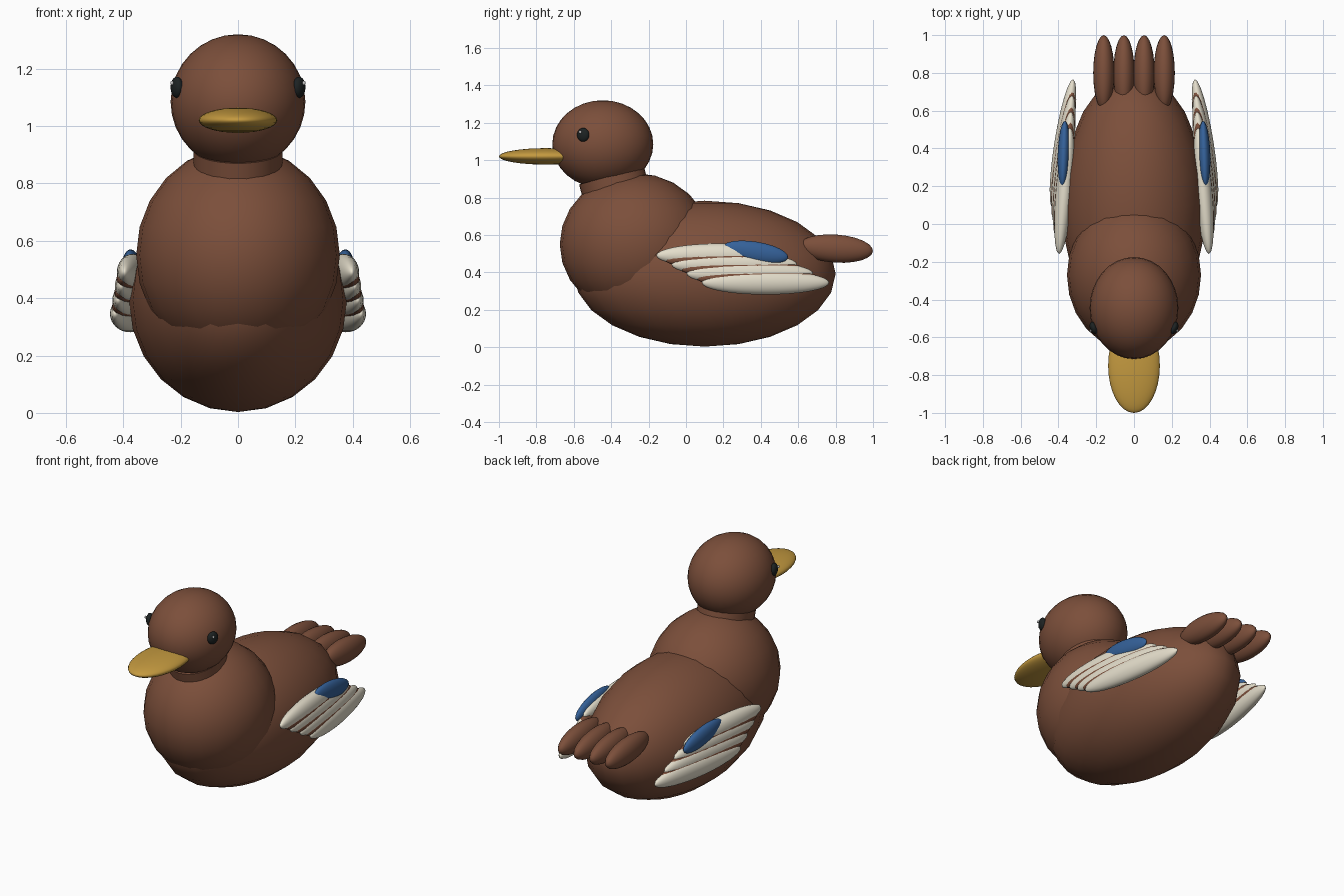
import bpy
from math import radians

if "Cube" in bpy.data.objects:
    bpy.data.objects.remove(bpy.data.objects["Cube"])


def material(name, rgb):
    m = bpy.data.materials.new(name)
    m.diffuse_color = (*rgb, 1)
    m.use_nodes = True
    m.node_tree.nodes["Principled BSDF"].inputs["Base Color"].default_value = m.diffuse_color
    return m


BROWN = material("brown", (0.20, 0.078, 0.043))
CREAM = material("cream", (0.78, 0.73, 0.60))
BLUE = material("blue", (0.035, 0.12, 0.32))
GOLD = material("gold", (0.55, 0.32, 0.05))
BLACK = material("black", (0.012, 0.016, 0.016))
WHITE = material("white", (0.9, 0.9, 0.9))


def finish(name, radii, rot, mat):
    o = bpy.context.object
    o.name = name
    o.scale = radii
    o.rotation_euler = [radians(a) for a in rot]
    o.data.materials.append(mat)
    return o


def ellipsoid(name, loc, radii, mat, rot=(0, 0, 0), seg=24, rings=12):
    bpy.ops.mesh.primitive_uv_sphere_add(segments=seg, ring_count=rings, radius=1, location=loc)
    bpy.ops.object.shade_smooth()
    return finish(name, radii, rot, mat)


# body, breast and head
ellipsoid("body", (0, 0.10, 0.393), (0.38, 0.70, 0.39), BROWN)
ellipsoid("breast", (0, -0.27, 0.55), (0.355, 0.405, 0.38), BROWN)
ellipsoid("head", (0, -0.445, 1.085), (0.235, 0.27, 0.235), BROWN, seg=32, rings=16)

# short tilted neck
bpy.ops.mesh.primitive_cylinder_add(vertices=32, radius=1, depth=1, location=(0, -0.385, 0.868))
finish("neck", (0.155, 0.18, 0.10), (15, 0, 0), BROWN)
bpy.ops.object.shade_smooth_by_angle(angle=radians(40))

# flat bill
ellipsoid("bill", (0, -0.75, 1.02), (0.137, 0.25, 0.044), GOLD, seg=32, rings=16)

# tail fan
for i in range(4):
    ellipsoid("tail_feather", (-0.16 + i * 0.1067, 0.80, 0.527),
              (0.056, 0.20, 0.075), BROWN, (-4, 0, 0))

for s, side in ((1, "left"), (-1, "right")):
    # eyes with a highlight
    ellipsoid(f"eye_{side}", (s * 0.213, -0.55, 1.135), (0.02, 0.034, 0.037), BLACK, (0, 0, -s * 20))
    ellipsoid(f"eye_highlight_{side}", (s * 0.230, -0.566, 1.150), (0.006, 0.008, 0.008), WHITE, seg=12, rings=8)

    # wing: staggered feathers, alternating cream and brown
    for i in range(7):
        t = i / 6
        cream = i % 2 == 0
        radii = (0.046, 0.335 + 0.01 * t, 0.064) if cream else (0.044, 0.33, 0.052)
        ellipsoid(f"wing_feather_{side}",
                  (s * (0.368 + 0.008 * t), 0.175 + 0.25 * t, 0.49 - 0.145 * t),
                  radii, CREAM if cream else BROWN, (0, 0, s * (5 + 4 * t)), seg=24, rings=16)

    # blue wing patch
    ellipsoid(f"wing_patch_{side}", (s * 0.372, 0.37, 0.507), (0.032, 0.178, 0.057), BLUE, (-9, 0, s * 2))
